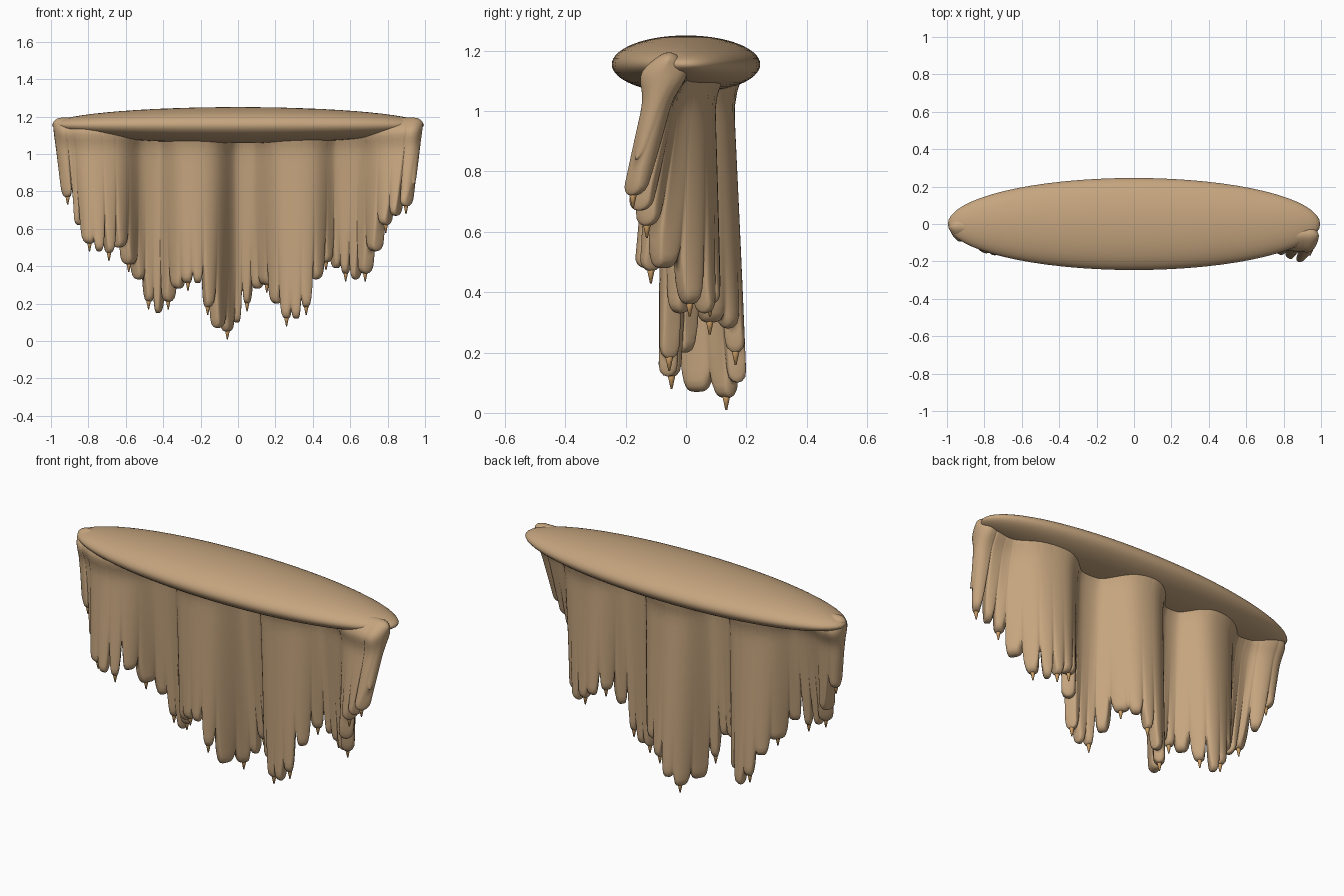
import bpy, bmesh, math, random
from math import cos, tanh, sqrt, pi, exp

cube = bpy.data.objects.get("Cube")
if cube:
    bpy.data.objects.remove(cube)
random.seed(4)


def material(name, rgb):
    m = bpy.data.materials.new(name)
    m.use_nodes = True
    color = (*rgb, 1)
    m.diffuse_color = color
    bsdf = next(n for n in m.node_tree.nodes if n.type == "BSDF_PRINCIPLED")
    bsdf.inputs["Base Color"].default_value = color
    bsdf.inputs["Roughness"].default_value = 0.7
    return m


def finish(bm, name, mat):
    bmesh.ops.remove_doubles(bm, verts=bm.verts, dist=0.0003)
    bmesh.ops.recalc_face_normals(bm, faces=bm.faces)
    mesh = bpy.data.meshes.new(name)
    bm.to_mesh(mesh)
    bm.free()
    mesh.polygons.foreach_set("use_smooth", [True] * len(mesh.polygons))
    mesh.materials.append(mat)
    obj = bpy.data.objects.new(name, mesh)
    bpy.context.collection.objects.link(obj)
    return obj


stone = material("sandy stone", (0.56, 0.375, 0.21))
amber = material("amber tip", (0.6, 0.34, 0.13))

# Evenly spaced drips: bottom height of each, from the right end to the left
DRIPS = [.77, .62, .52, .48, .47, .50, .41, .33, .21, .15, .21, .28,
         .31, .31, .18, .07, .05, .10, .20, .28, .30, .20, .12, .12,
         .18, .33, .42, .39, .36, .33, .36, .48, .62, .67, .72]
START, STEP, TOP, END = -0.9, 0.0527, 1.195, 0.995
NOTCH = [random.choice([.02, .06, .12, .18]) for _ in DRIPS]


def fold(x, z):
    """Folded centre line of the curtain, spreading as it descends."""
    v = (TOP - z) / (1.03 - 0.55 * x * x)
    turn = min(1.5, (x - 0.03) / (0.56 if x > 0.03 else 0.505))
    wave = tanh(1.3 * cos(2 * pi * turn)) / tanh(1.3)
    near = 0.6 - 0.35 * x * x
    y = 0.06 - 0.2 * x * x + 0.11 * wave * (1 - 0.35 * abs(x))
    return x * (1 - 0.07 * v * x ** 4), y * (near + (1 - near) * v)


def bottom(x):
    """Height of the lower edge and offset from the nearest drip."""
    s = (x * (1 - 0.07 * x ** 4) - START) / STEP
    i = min(max(round(s), 0), len(DRIPS) - 1)
    f = max(-1, min(1, 2 * (s - i)))
    j = min(max(i + (1 if f > 0 else -1), 0), len(DRIPS) - 1)
    top = max(DRIPS[i], DRIPS[j]) + NOTCH[min(i, j)]
    return DRIPS[i] + (top - DRIPS[i]) * abs(f) ** 5, f


def rounded(d, r):
    """Quarter-circle falloff at distance d from an edge."""
    return sqrt(max(0, 1 - (1 - min(1, d / r)) ** 2))


# Hanging curtain: one closed section per column, swept along the fold
bm = bmesh.new()
COLS, ROWS = 520, 26
rings = []
for c in range(COLS + 1):
    x = -END * cos(pi * c / COLS) * 0.15 + END * 0.85 * (2 * c / COLS - 1)
    low, f = bottom(x)
    high = TOP - 0.04 * (1 - rounded(END - abs(x), 0.06))
    front, back = [], []
    for r in range(ROWS + 1):
        k = r / ROWS
        z = high + (low - high) * k * k * (3 - 2 * k)
        px, py = fold(x, z)
        ax, ay = fold(x - 0.004, z)
        bx, by = fold(x + 0.004, z)
        length = math.hypot(bx - ax, by - ay)
        nx, ny = (by - ay) / length, -(bx - ax) / length
        t = 0.05 - 0.018 * (TOP - z) + 0.028 * exp(-((z - 1.12) / 0.06) ** 2)
        t *= 1 - 0.35 * f * f * exp(-(z - low) / 0.12)
        t *= rounded(z - low, 0.035) * rounded(high - z, 0.08)
        t *= rounded(END - abs(x), 0.06)
        front.append(bm.verts.new((px + nx * t, py + ny * t, z)))
        back.append(bm.verts.new((px - nx * t, py - ny * t, z)))
    rings.append(front + back[::-1])
for a, b in zip(rings, rings[1:]):
    for i in range(len(a)):
        j = (i + 1) % len(a)
        bm.faces.new((a[i], b[i], b[j], a[j]))
finish(bm, "hanging_curtain", stone)

# Flattened cap the curtain hangs from
bm = bmesh.new()
bmesh.ops.create_uvsphere(bm, u_segments=64, v_segments=32, radius=1)
for vert in bm.verts:
    vert.co.x *= 0.995
    vert.co.y *= 0.246
    vert.co.z = 1.155 + 0.096 * vert.co.z
finish(bm, "cap", stone)

# Small pointed tips under every other drip
bm = bmesh.new()
for i in range(0, len(DRIPS), 2):
    goal = START + STEP * i
    x = goal
    for _ in range(6):
        x = goal / (1 - 0.07 * x ** 4)
    z = DRIPS[i]
    px, py = fold(x, z)
    made = bmesh.ops.create_cone(bm, cap_ends=True, segments=10,
                                 radius1=0.003, radius2=0.018, depth=0.07)
    bmesh.ops.translate(bm, verts=made["verts"], vec=(px, py, z - 0.006))
finish(bm, "drip_tips", amber)
